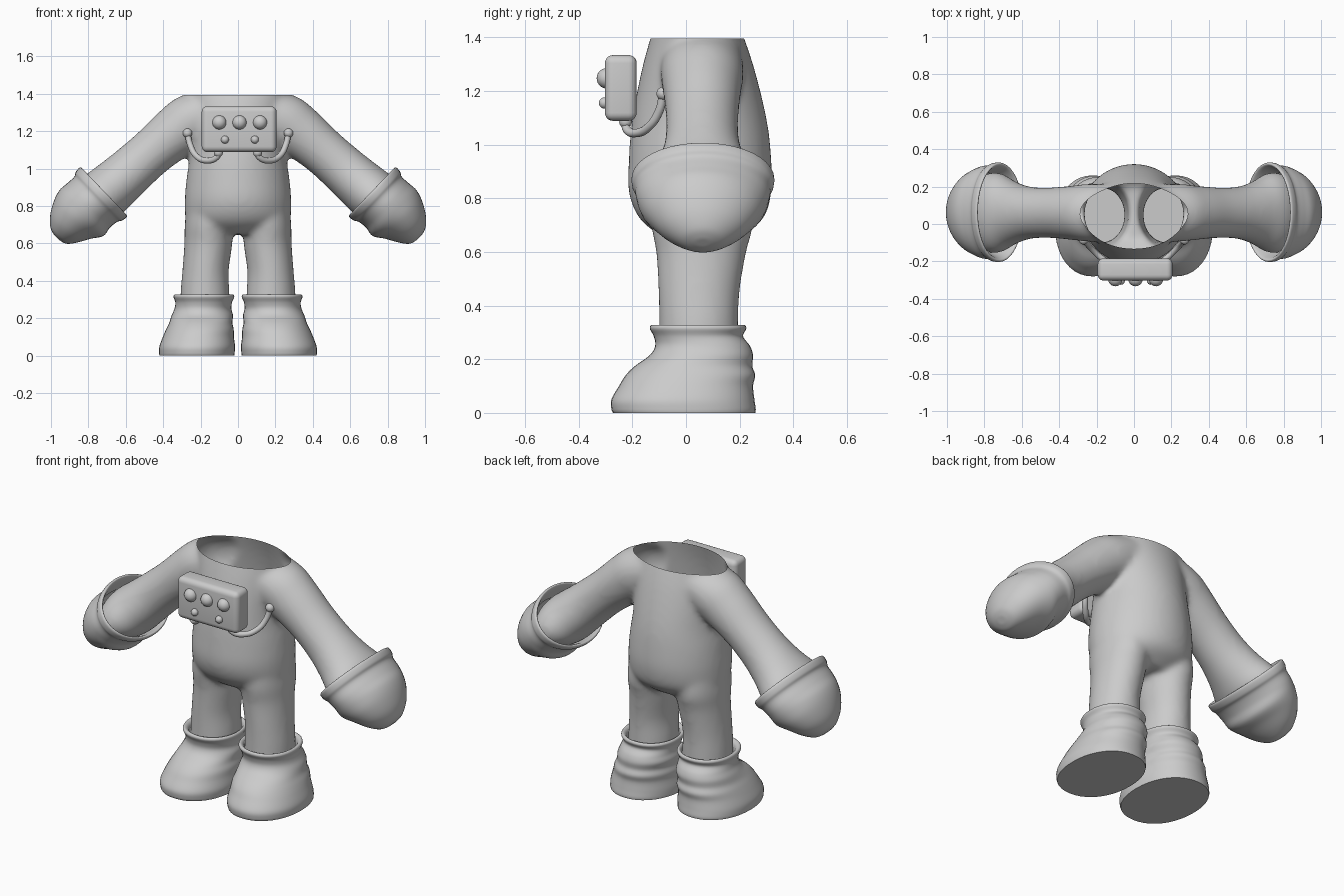
import bpy, bmesh, math
from mathutils import Vector

if "Cube" in bpy.data.objects:
    bpy.data.objects.remove(bpy.data.objects["Cube"])

suit = bpy.data.materials.new("suit grey")
suit.diffuse_color = (0.6, 0.6, 0.6, 1)
suit.use_nodes = True
suit.node_tree.nodes["Principled BSDF"].inputs["Base Color"].default_value = suit.diffuse_color


def finish(name, bm, angle=50):
    bmesh.ops.recalc_face_normals(bm, faces=bm.faces)
    me = bpy.data.meshes.new(name)
    bm.to_mesh(me)
    bm.free()
    ob = bpy.data.objects.new(name, me)
    bpy.context.collection.objects.link(ob)
    me.materials.append(suit)
    bpy.ops.object.select_all(action='DESELECT')
    ob.select_set(True)
    bpy.context.view_layer.objects.active = ob
    bpy.ops.object.shade_smooth_by_angle(angle=math.radians(angle))
    return ob


def loft(bm, rings, n=40, power=2.0, caps=(True, True)):
    """Skin (centre, half axis a, half axis b) rings; superellipse sections."""
    loops = []
    for c, a, b in rings:
        loop = []
        for i in range(n):
            t = 2 * math.pi * i / n
            ct, st = math.cos(t), math.sin(t)
            p = (Vector(c) + Vector(a) * math.copysign(abs(ct) ** (2 / power), ct)
                 + Vector(b) * math.copysign(abs(st) ** (2 / power), st))
            loop.append(bm.verts.new(p))
        loops.append(loop)
    for lo, hi in zip(loops, loops[1:]):
        for i in range(n):
            j = (i + 1) % n
            bm.faces.new((lo[i], lo[j], hi[j], hi[i]))
    for cap, loop in zip(caps, (loops[0], loops[-1])):
        if cap:
            bm.faces.new(loop)


def level(z, x0, x1, y0, y1):
    """Horizontal ring from its extents."""
    return (((x0 + x1) / 2, (y0 + y1) / 2, z), ((x1 - x0) / 2, 0, 0), (0, (y1 - y0) / 2, 0))


def smooth_rings(rings, steps=5):
    """Catmull-Rom interpolation between rings."""
    rs = [tuple(Vector(v) for v in r) for r in rings]
    out = []
    for i in range(len(rs) - 1):
        q = [rs[max(i - 1, 0)], rs[i], rs[i + 1], rs[min(i + 2, len(rs) - 1)]]
        for k in range(steps):
            t = k / steps
            out.append(tuple(
                0.5 * (2 * q[1][m] + (q[2][m] - q[0][m]) * t
                       + (2 * q[0][m] - 5 * q[1][m] + 4 * q[2][m] - q[3][m]) * t * t
                       + (3 * q[1][m] - q[0][m] - 3 * q[2][m] + q[3][m]) * t ** 3)
                for m in range(3)))
    return out + [rs[-1]]


def solid(rings, s=1, **kw):
    """Mesh of one lofted part, mirrored in x when s is -1."""
    bm = bmesh.new()
    loft(bm, smooth_rings(rings), **kw)
    for v in bm.verts:
        v.co.x *= s
    return bm


# Suit: torso, legs and arms fused into one skin
torso = [level(1.47, -.27, .27, -.11, .19), level(1.3, -.26, .26, -.16, .25),
         level(1.1, -.255, .255, -.2, .3), level(.95, -.275, .275, -.213, .318),
         level(.82, -.285, .285, -.213, .318), level(.72, -.275, .275, -.17, .285),
         level(.65, -.2, .2, -.08, .19)]
leg = [level(.85, .03, .27, -.13, .24), level(.7, .028, .285, -.13, .25),
       level(.6, .03, .287, -.112, .225), level(.45, .05, .298, -.103, .2),
       level(.33, .045, .308, -.1, .195), level(.2, .045, .308, -.1, .195)]
V = Vector((.66, 0, .75))
arm = [((x, .06, z), V * h, (0, w, 0)) for x, z, h, w in (
    (.1, 1.33, .13, .15), (.23, 1.265, .15, .155), (.33, 1.195, .142, .145),
    (.45, 1.097, .128, .135), (.56, 1.0, .13, .14), (.65, .92, .137, .17),
    (.72, .86, .142, .212), (.78, .81, .13, .215))]
skin = bmesh.new()
for rings, sides in ((torso, (1,)), (leg, (1, -1)), (arm, (1, -1))):
    for s in sides:
        part = solid(rings, s)
        bmesh.ops.recalc_face_normals(part, faces=part.faces)
        tmp = bpy.data.meshes.new("tmp")
        part.to_mesh(tmp)
        part.free()
        skin.from_mesh(tmp)
        bpy.data.meshes.remove(tmp)
raw = bpy.data.meshes.new("raw")
skin.to_mesh(raw)
skin.free()
source = bpy.data.objects.new("suit_source", raw)
bpy.context.collection.objects.link(source)
remesh = source.modifiers.new("fuse", 'REMESH')
remesh.mode = 'VOXEL'
remesh.voxel_size = .014
relax = source.modifiers.new("relax", 'SMOOTH')
relax.factor, relax.iterations = .5, 14
fused = bpy.data.meshes.new_from_object(
    source.evaluated_get(bpy.context.evaluated_depsgraph_get()))
bpy.data.objects.remove(source)
bm = bmesh.new()
bm.from_mesh(fused)
# Open neck and open trouser ends
for z, n in ((1.395, 1), (.25, -1)):
    bmesh.ops.bisect_plane(bm, geom=bm.verts[:] + bm.edges[:] + bm.faces[:],
                           plane_co=(0, 0, z), plane_no=(0, 0, n), clear_outer=True)
finish("suit_body", bm, 80)

# Boots: rolled rim, creased ankle, flat sole
boot = [level(.25, .05, .305, -.1, .195), level(.31, .045, .315, -.105, .2),
        level(.328, .03, .335, -.125, .215), level(.315, .02, .345, -.135, .225),
        level(.285, .032, .335, -.12, .213), level(.25, .035, .34, -.115, .238),
        level(.215, .027, .355, -.135, .25), level(.175, .03, .368, -.19, .247),
        level(.14, .023, .385, -.225, .258), level(.1, .022, .402, -.25, .25),
        level(.05, .016, .42, -.278, .255), level(.015, .018, .422, -.278, .26),
        level(0, .02, .42, -.272, .258)]
# Gloves: flared open cuff and a blunt, drooping mitt
U, W, C = Vector((.72, 0, -.69)), Vector((.69, 0, .72)), Vector((.725, .063, .87))
glove = [(C + U * u + W * o, W * h, (0, w, 0)) for u, o, h, w in (
    (.08, 0, .14, .21), (.01, 0, .16, .24), (-.012, 0, .172, .255),
    (-.005, 0, .183, .266), (.025, 0, .18, .264), (.05, 0, .167, .254),
    (.1, .003, .165, .248), (.155, 0, .17, .232), (.215, .008, .142, .202),
    (.28, .006, .105, .15), (.325, 0, .066, .088), (.34, 0, .03, .04), (.342, 0, .004, .005))]
for side, s in (("right", 1), ("left", -1)):
    finish("boot_" + side, solid(boot, s, power=2.15, caps=(False, True)))
    finish("glove_" + side, solid(glove, s, caps=(False, True)), 70)

# Chest control box
bm = bmesh.new()
bmesh.ops.create_cube(bm, size=1)
for v in bm.verts:
    v.co = Vector((v.co.x * .4 + .006, v.co.y * .118 - .243, v.co.z * .245 + 1.211))
bmesh.ops.bevel(bm, geom=bm.edges[:], offset=.03, segments=5, profile=.5, affect='EDGES')
finish("chest_box", bm)


def ball(name, loc, r):
    bm = bmesh.new()
    bmesh.ops.create_uvsphere(bm, u_segments=24, v_segments=14, radius=r)
    bmesh.ops.translate(bm, verts=bm.verts, vec=loc)
    finish(name, bm, 80)


# Box knobs
for i, x in enumerate((-.1, .008, .118)):
    ball(f"large_knob_{i}", (x, -.295, 1.247), .038)
for i, x in enumerate((-.07, .09)):
    ball(f"small_knob_{i}", (x, -.304, 1.155), .021)

# Hoses from the box to the sides of the chest, with end fittings
path = [(.095, -.225, 1.1), (.115, -.222, 1.06), (.17, -.185, 1.043), (.225, -.135, 1.07),
        (.255, -.1, 1.125), (.27, -.085, 1.185)]
for side, s in (("right", 1), ("left", -1)):
    cu = bpy.data.curves.new("hose", 'CURVE')
    cu.dimensions = '3D'
    cu.bevel_depth, cu.bevel_resolution, cu.resolution_u = .016, 4, 8
    sp = cu.splines.new('BEZIER')
    sp.bezier_points.add(len(path) - 1)
    for bp, (x, y, z) in zip(sp.bezier_points, path):
        bp.co = (x * s, y, z)
        bp.handle_left_type = bp.handle_right_type = 'AUTO'
    cu.materials.append(suit)
    ob = bpy.data.objects.new("hose_" + side, cu)
    bpy.context.collection.objects.link(ob)
    ball("hose_fitting_" + side, (.27 * s, -.085, 1.19), .025)
    ball("hose_socket_" + side, (.105 * s, -.225, 1.085), .024)
